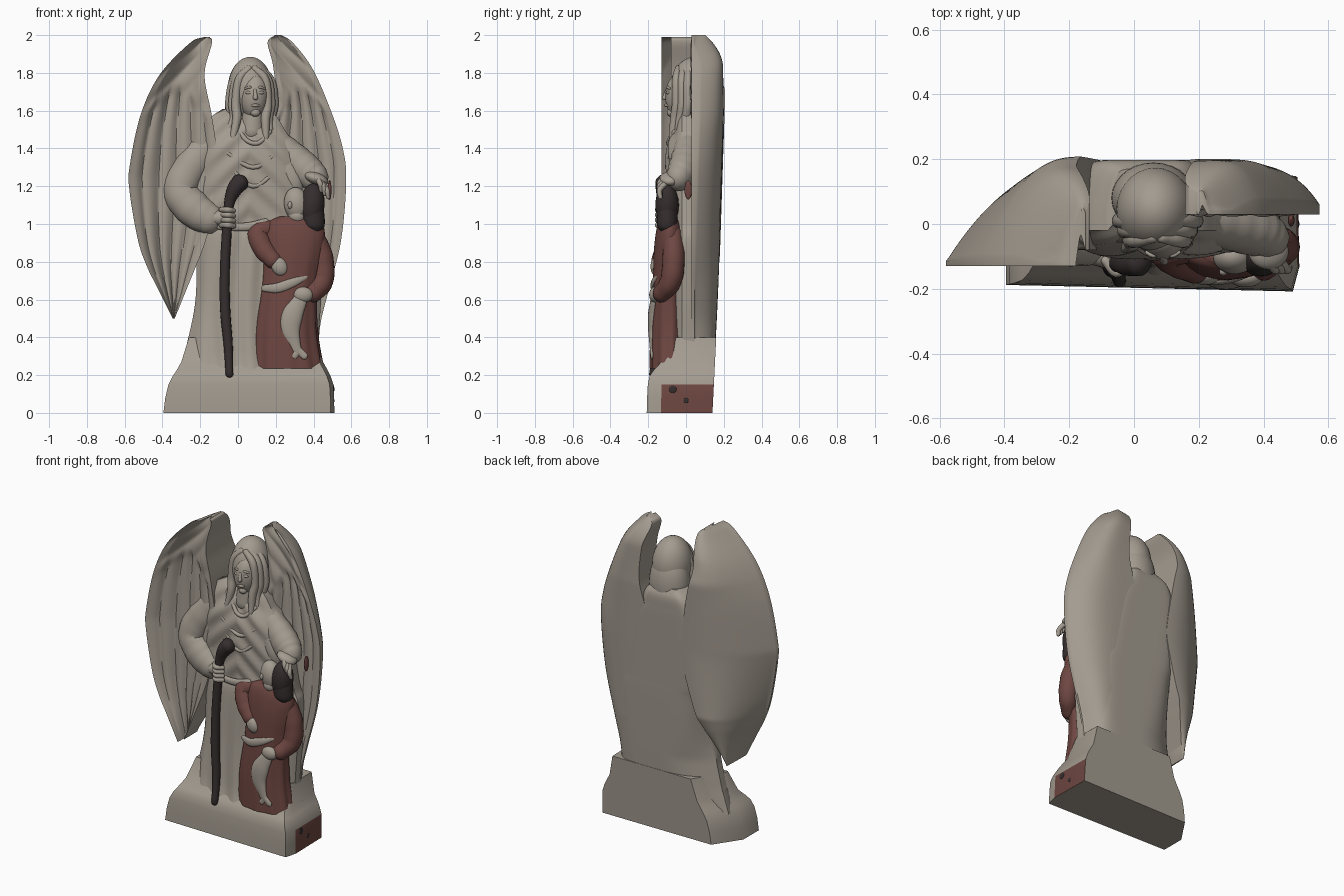
import bpy, bmesh, math
from mathutils import Vector, Matrix

cube = bpy.data.objects.get("Cube")
if cube:
    bpy.data.objects.remove(cube)


def material(name, rgb):
    m = bpy.data.materials.new(name)
    m.use_nodes = True
    m.diffuse_color = (*rgb, 1)
    m.node_tree.nodes["Principled BSDF"].inputs["Base Color"].default_value = (*rgb, 1)
    return m


stone = material("warm_stone", (0.37, 0.33, 0.28))
red = material("red_brown", (0.155, 0.062, 0.053))
dark = material("dark_brown", (0.036, 0.027, 0.027))


def finish(name, bm, mats, angle=40):
    bmesh.ops.recalc_face_normals(bm, faces=bm.faces)
    me = bpy.data.meshes.new(name)
    bm.to_mesh(me)
    bm.free()
    for m in mats:
        me.materials.append(m)
    ob = bpy.data.objects.new(name, me)
    bpy.context.collection.objects.link(ob)
    bpy.ops.object.select_all(action='DESELECT')
    ob.select_set(True)
    bpy.context.view_layer.objects.active = ob
    bpy.ops.object.shade_smooth_by_angle(angle=math.radians(angle))
    return ob


def loft(name, rings, *mats, angle=40, rule=None):
    bm = bmesh.new()
    rows = [[bm.verts.new(p) for p in ring] for ring in rings]
    n = len(rows[0])
    for a, b in zip(rows, rows[1:]):
        for i in range(n):
            j = (i + 1) % n
            bm.faces.new((a[i], a[j], b[j], b[i]))
    bm.faces.new(rows[0])
    bm.faces.new(rows[-1])
    if rule:
        for f in bm.faces:
            f.material_index = rule(f.calc_center_median())
    return finish(name, bm, mats, angle)


def spline(points, n=6):
    """Smooth curve through points of any dimension."""
    p = [Vector(q) for q in points]
    p = [p[0] * 2 - p[1]] + p + [p[-1] * 2 - p[-2]]
    out = []
    for a, b, c, d in zip(p, p[1:], p[2:], p[3:]):
        for k in range(n):
            t = k / n
            out.append(0.5 * (2 * b + (c - a) * t + (2 * a - 5 * b + 4 * c - d) * t * t
                              + (3 * b - a - 3 * c + d) * t ** 3))
    return out + [p[-2]]


def tube(name, points, mat, flat=1.0, folds=0.0, sides=20):
    """Round-ended tube; each point is x, y, z, radius."""
    s = spline(points)
    first, last = s[0], s[-1]
    d0, d1 = (s[0] - s[1]).xyz.normalized(), (s[-1] - s[-2]).xyz.normalized()
    cap = lambda e, d, k, r: Vector((*(e.xyz + d * e.w * k), e.w * r))
    s = ([cap(first, d0, .7, .25), cap(first, d0, .45, .75)] + s
         + [cap(last, d1, .45, .75), cap(last, d1, .7, .25)])
    rings = []
    for i, q in enumerate(s):
        t = (s[min(i + 1, len(s) - 1)] - s[max(i - 1, 0)]).xyz.normalized()
        ref = Vector((0, 1, 0)) if abs(t.y) < .9 else Vector((0, 0, 1))
        a = t.cross(ref).normalized()
        b = a.cross(t)
        r = q.w * (1 + folds * math.sin(i * 1.7))
        rings.append([q.xyz + r * (a * math.cos(w) + b * flat * math.sin(w))
                      for w in (2 * math.pi * k / sides for k in range(sides))])
    return loft(name, rings, mat)


def ball(name, loc, size, mat, tilt=0):
    bm = bmesh.new()
    bmesh.ops.create_uvsphere(bm, u_segments=28, v_segments=18, radius=1)
    m = Matrix.Translation(loc) @ Matrix.Rotation(tilt, 4, 'Y') @ Matrix.Diagonal((*size, 1))
    bmesh.ops.transform(bm, matrix=m, verts=bm.verts)
    return finish(name, bm, [mat])


# Plinth with a cut back corner, a sloping top and a painted end
def plinth_ring(z, l, r, f):
    b = .14 + .05 * z
    return [(l, f + .02, z), (r - .02, f, z), (r, min(-.13, f + .075) if z < .2 else f + .05, z),
            (r - .005, b, z), (l + .115, b, z), (l, -.03, z)]


loft("plinth", [plinth_ring(0, -.395, .51, -.208), plinth_ring(.08, -.385, .509, -.206),
                plinth_ring(.15, -.368, .505, -.202), plinth_ring(.195, -.345, .49, -.193),
                plinth_ring(.225, -.325, .475, -.172), plinth_ring(.27, -.3, .45, -.13),
                plinth_ring(.4, -.26, .425, -.08)],
     stone, red, angle=35,
     rule=lambda c: int(c.x > .49 and c.z < .15 and c.y > -.1))
for y, z, r in ((-.07, .125, .02), (0, .065, .014)):
    ball("plinth_spot", (.506, y, z), (.004, r, r), dark)


# Robe and torso: rounded pleated front, flat back
def robe_ring(z, l, r, f, b, n=72):
    c, h = (l + r) / 2, (r - l) / 2
    left_power = 2.6 if z < .5 else min(8, 2.6 + 9 * (z - .5))
    ring = []
    for i in range(n + 1):
        t = -1 + 2 * i / n
        x = c + h * t
        if z < 1:
            fold = .009 * math.sin(48 * x + 2 * math.sin(3 * z))
        else:
            fold = .007 * math.sin(44 * (z + .9 * abs(x - .06)))
        ring.append((x, f + (-.02 - f) * t ** 4 + fold * (1 - t ** 4), z))
    for i in range(n + 1):
        t = 1 - 2 * i / n
        ring.append((c + h * t, b - (b - .03) * abs(t) ** (8 if t > 0 else left_power), z))
    return ring


body = [(.17, -.33, .48, -.17, .142), (.25, -.305, .455, -.145, .149), (.36, -.272, .427, -.13, .156),
        (.6, -.225, .44, -.115, .168), (.9, -.22, .45, -.105, .18), (1.0, -.23, .42, -.09, .183),
        (1.2, -.23, .38, -.1, .19), (1.38, -.22, .33, -.1, .196), (1.48, -.2, .26, -.075, .198),
        (1.56, -.15, .21, -.04, .195), (1.61, -.08, .16, .02, .17)]
loft("robe", [robe_ring(*q) for q in spline(body, 8)], stone)


# Wings: outline rows of z, inner x, outer x
def feather(u, z):
    covert = .014 + .012 * abs(math.sin(math.pi * (z * 6 + u * 2.2)))
    primary = .017 * abs(math.sin(math.pi * (u * 5.5 + .25 * z)))
    mix = min(1, max(0, (z - 1.48 - .2 * math.sin(3 * u)) * 18))
    return primary + (covert - primary) * mix


def wing(name, outline, front, back, tip, n=60):
    rings = []
    for z, xi, xo in spline(outline, 10):
        w = tip + (1 - tip) * min(1, abs(xo - xi) / .3)
        lean = .033 * (2 - z) + .1 * max(0, (z - 1.83) / .17) ** 2
        f, b = [], []
        for i in range(n + 1):
            u = i / n
            x = xi + (xo - xi) * u
            edge = min(1, 8 * u, 8 * (1 - u))
            f.append((x, front(u) - feather(u, z) * edge * w, z))
            b.append((x, front(u) + max(.015, back(u) - lean - front(u)) * w, z))
        rings.append(f + b[::-1])
    return loft(name, rings, stone)


wing("right_wing",
     [(1.99, -.15, -.18), (1.957, -.138, -.256), (1.79, -.177, -.415), (1.58, -.14, -.515),
      (1.31, -.1, -.573), (1.18, -.1, -.575), (.916, -.17, -.53), (.77, -.225, -.48),
      (.66, -.27, -.425), (.5, -.335, -.345)],
     lambda u: -.08 - .05 * u ** 3 + .06 * math.sin(math.pi * u),
     lambda u: .218 - .31 * u ** 2.5, .5)
wing("left_wing",
     [(2.0, .195, .23), (1.96, .157, .29), (1.83, .187, .39), (1.63, .2, .48), (1.42, .15, .55),
      (1.235, .15, .573), (.916, .15, .546), (.65, .2, .48), (.49, .2, .44), (.36, .2, .425)],
     lambda u: .03 + .04 * math.sin(math.pi * u),
     lambda u: .214 - .13 * u ** 5, .75)

# Angel's head
ball("hair_back", (.065, .045, 1.71), (.12, .13, .175), stone)
ball("hair_fall", (.06, .08, 1.6), (.13, .11, .21), stone)
tube("neck", [(.085, -.02, 1.62, .055), (.075, -.02, 1.48, .065)], stone)
ball("face", (.087, -.04, 1.675), (.072, .07, .118), stone, .08)
tube("nose", [(.09, -.102, 1.71, .008), (.093, -.114, 1.665, .013)], stone)
tube("lips", [(.072, -.098, 1.627, .006), (.092, -.106, 1.628, .009), (.112, -.098, 1.627, .006)], stone)
ball("chin", (.092, -.08, 1.59), (.026, .022, .022), stone)
for x in (.06, .118):
    ball("eyelid", (x, -.093, 1.695), (.02, .013, .01), stone)
    tube("brow", [(x - .022, -.087, 1.717, .006), (x, -.097, 1.724, .007), (x + .022, -.087, 1.717, .006)], stone)
for side in (-1, 1):
    for k in range(3):
        s = side * (.08 + .016 * k)
        y = -.05 + .03 * k
        flare = .035 * k if side < 0 else .008 * k
        tube("hair_lock", [(.072 + s * .15, y + .01, 1.825 + .01 * k, .018),
                           (.075 + s * .85, y, 1.765, .023), (.073 + s * 1.05, y, 1.64, .024),
                           (.07 + s * .95, y - .01, 1.56, .024),
                           (.06 + s * 1.1 + side * flare, y - .025, 1.45 + .02 * k, .016)], stone)

# Collar, drape and belt
tube("collar", [(0, -.06, 1.5, .012), (.05, -.09, 1.44, .012), (.11, -.09, 1.43, .012),
                (.17, -.06, 1.49, .012)], stone)
for k in range(2):
    tube("drape", [(-.09 + .03 * k, -.08, 1.4 - .08 * k, .01), (.08, -.1, 1.3 - .1 * k, .012),
                   (.22, -.075, 1.39 - .09 * k, .01)], stone)
tube("belt", [(-.1, -.092, .99, .02), (.04, -.1, .985, .022), (.15, -.095, 1.01, .02)], stone, .6)

# Angel's arms and hands
tube("right_sleeve", [(-.13, .01, 1.46, .075), (-.23, -.01, 1.33, .09), (-.305, -.03, 1.185, .092),
                      (-.235, -.05, 1.08, .097), (-.14, -.065, 1.02, .082)], stone, .8, .015)
tube("right_wrist", [(-.15, -.08, 1.03, .04), (-.06, -.1, 1.035, .042)], stone)
for k in range(4):
    z = 1.075 - .027 * k
    tube("right_finger", [(-.09, -.11, z, .014), (-.055, -.15, z, .015), (-.02, -.125, z - .005, .013)], stone)
tube("left_sleeve", [(.2, .01, 1.43, .075), (.29, -.0, 1.345, .088), (.37, -.02, 1.275, .088),
                     (.42, -.045, 1.235, .072)], stone, .9, .015)
tube("sleeve_hang", [(.25, -.04, 1.33, .06), (.29, -.05, 1.23, .055), (.31, -.05, 1.15, .03)], stone, .7)
ball("left_hand", (.415, -.085, 1.24), (.065, .055, .032), stone, .35)
for k in range(3):
    x, drop = .43 + .018 * k, .018 * k
    tube("left_finger", [(x - .015, -.11, 1.25 - drop, .015), (x + .004, -.14, 1.215 - drop, .014),
                         (x + .012, -.135, 1.175 - drop, .011)], stone)
ball("sleeve_lining", (.485, .012, 1.18), (.01, .02, .05), red)

# Staff
tube("staff", [(.015, -.115, 1.225, .046), (-.02, -.12, 1.18, .04), (-.048, -.122, 1.1, .027),
               (-.06, -.125, .95, .026), (-.07, -.13, .75, .026), (-.068, -.137, .55, .027),
               (-.052, -.15, .36, .024), (-.045, -.176, .2, .02)], dark)


# Child's robe
def child_ring(z, l, r, depth, n=64):
    c, h, ring = (l + r) / 2, (r - l) / 2, []
    for i in range(n):
        a = 2 * math.pi * i / n
        k = 1 + .04 * math.sin(11 * a) * max(0, 1 - z)
        ring.append((c + h * k * math.cos(a), -.085 + depth * k * math.sin(a), z))
    return ring


tunic = [(.235, .08, .45, .105), (.45, .09, .42, .102), (.68, .125, .42, .09), (.85, .135, .45, .085),
         (.95, .14, .46, .075), (1.01, .16, .44, .06), (1.04, .22, .38, .04)]
loft("child_tunic", [child_ring(*q) for q in spline(tunic)], red)
tube("child_right_sleeve", [(.19, -.07, .98, .05), (.108, -.085, .955, .056), (.135, -.115, .87, .055),
                            (.195, -.145, .8, .045)], red, .9, .015)
tube("child_left_sleeve", [(.39, -.07, .95, .055), (.44, -.065, .83, .062), (.445, -.08, .7, .06),
                           (.39, -.135, .625, .048)], red, .95, .015)
ball("child_right_hand", (.22, -.16, .775), (.042, .028, .052), stone, -.5)
ball("child_left_hand", (.345, -.165, .625), (.052, .03, .042), stone)
tube("child_sash", [(.135, -.14, .66, .018), (.21, -.172, .662, .026), (.29, -.172, .69, .024),
                    (.36, -.155, .72, .012)], stone, .5)

# Child's head
tube("child_neck", [(.31, -.09, 1.08, .05), (.315, -.1, 1.03, .05)], stone)
ball("child_face", (.31, -.1, 1.105), (.066, .055, .09), stone, -.15)
ball("child_nose", (.275, -.148, 1.1), (.012, .012, .02), stone)
ball("child_hair", (.392, -.1, 1.1), (.066, .062, .115), dark, .1)
tube("child_hair_fall", [(.39, -.1, 1.1, .062), (.4, -.1, 1.0, .06), (.4, -.1, .97, .045)], dark, .9)

# Fish held by the child
tube("fish", [(.33, -.17, .6, .038), (.288, -.176, .52, .056), (.278, -.178, .44, .05),
              (.302, -.18, .36, .03), (.32, -.18, .32, .022)], stone, .45)
for x in (.295, .355):
    tube("fish_tail", [(.32, -.18, .33, .02), (x, -.18, .298, .018)], stone, .5)
